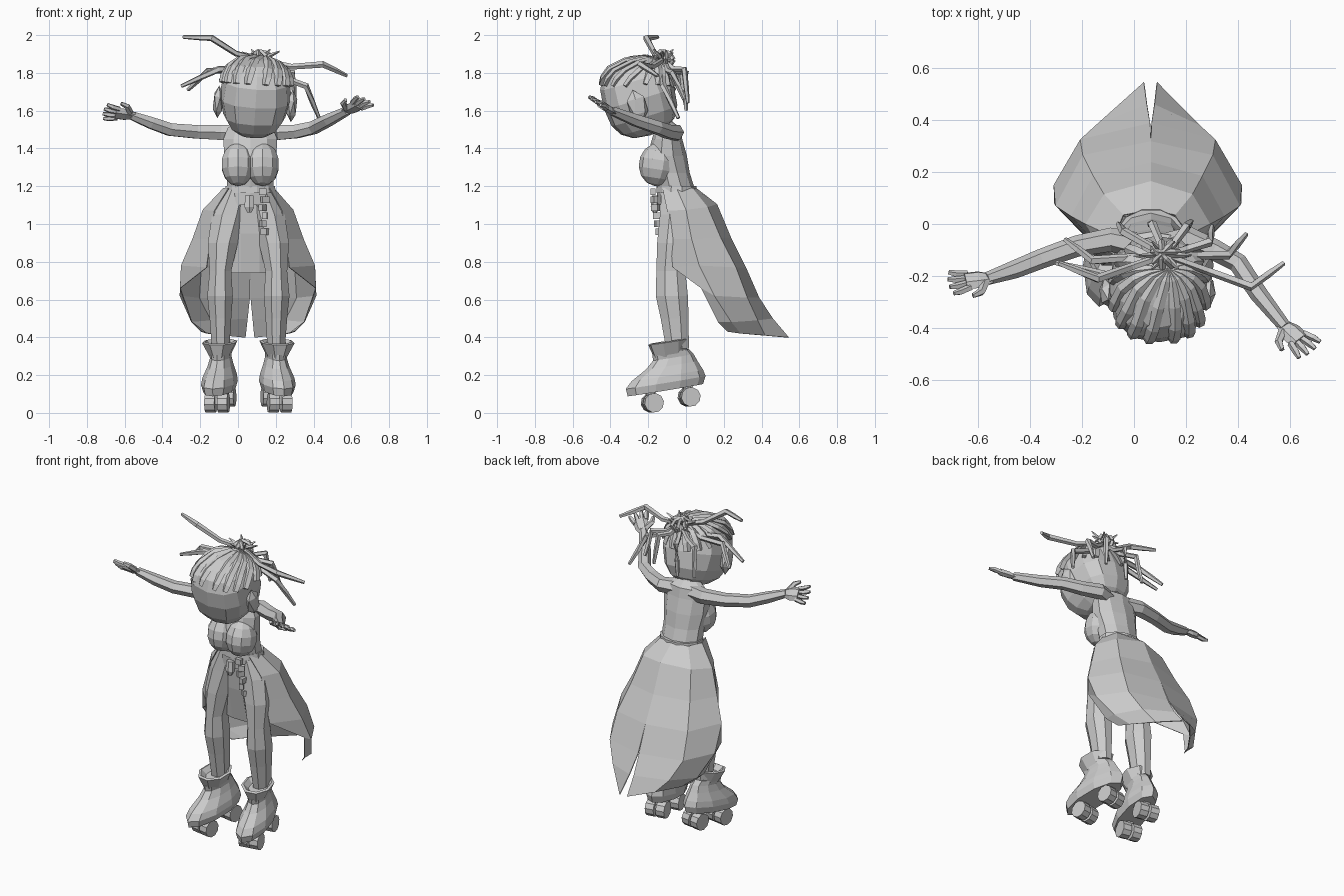
import bpy, bmesh, math, random
from mathutils import Vector, Matrix

random.seed(4)
if "Cube" in bpy.data.objects:
    bpy.data.objects.remove(bpy.data.objects["Cube"])

GREY = (0.6, 0.6, 0.6, 1)
grey = bpy.data.materials.new("plain grey")
grey.use_nodes = True
grey.diffuse_color = GREY
grey.node_tree.nodes["Principled BSDF"].inputs["Base Color"].default_value = GREY
MIDDLE = 0.065  # x of the body axis
STANCE = 0.055  # x midway between the feet


def finish(name, bm, matrix=None):
    """Turn a bmesh into a flat shaded object."""
    if matrix:
        bm.transform(matrix)
    bmesh.ops.recalc_face_normals(bm, faces=bm.faces)
    mesh = bpy.data.meshes.new(name)
    bm.to_mesh(mesh)
    bm.free()
    mesh.materials.append(grey)
    obj = bpy.data.objects.new(name, mesh)
    bpy.context.collection.objects.link(obj)
    return obj


def bridge(name, rings, matrix=None):
    """Skin a list of closed point rings and cap both ends."""
    bm = bmesh.new()
    loops = [[bm.verts.new(p) for p in ring] for ring in rings]
    count = len(rings[0])
    for low, high in zip(loops, loops[1:]):
        for i in range(count):
            j = (i + 1) % count
            bm.faces.new((low[i], low[j], high[j], high[i]))
    bm.faces.new(loops[0])
    bm.faces.new(loops[-1])
    return finish(name, bm, matrix)


def loft(name, levels, sides=10, matrix=None):
    """Stack horizontal ellipses given as (x, y, z, half width, half depth)."""
    angles = [math.tau * (i + 0.5) / sides for i in range(sides)]
    rings = [[(x + w * math.cos(a), y + d * math.sin(a), z) for a in angles]
             for x, y, z, w, d in levels]
    return bridge(name, rings, matrix)


def tube(name, points, radii, sides=6, flat=1.0, side_hint=(0, 0, 1)):
    """Sweep a ring along a path; flat squeezes it across the hint direction."""
    pts = [Vector(p) for p in points]
    rings = []
    for i, p in enumerate(pts):
        t = (pts[min(i + 1, len(pts) - 1)] - pts[max(i - 1, 0)]).normalized()
        u = t.cross(Vector(side_hint))
        u = u.normalized() if u.length > 0.05 else t.orthogonal().normalized()
        v = u.cross(t)
        r = radii[i] if isinstance(radii, (list, tuple)) else radii
        rings.append([p + u * r * math.cos(a) + v * r * flat * math.sin(a)
                      for a in (math.tau * k / sides for k in range(sides))])
    return bridge(name, rings)


def solid(name, kind, matrix, **options):
    bm = bmesh.new()
    getattr(bmesh.ops, "create_" + kind)(bm, **options)
    return finish(name, bm, matrix)


def place(x, y, z, sx=1, sy=1, sz=1):
    return Matrix.Translation((x, y, z)) @ Matrix.Diagonal((sx, sy, sz, 1))


# Torso, neck and bust
loft("torso", [(MIDDLE, y, z, w, d) for y, z, w, d in (
    (-.05, 1.1, .14, .1), (-.055, 1.19, .13, .1), (-.075, 1.27, .13, .095),
    (-.1, 1.36, .145, .105), (-.1, 1.45, .15, .08), (-.095, 1.51, .125, .065),
    (-.12, 1.54, .06, .05), (-.17, 1.62, .05, .05))])
for side, label in ((-1, "right"), (1, "left")):
    bust_place = (Matrix.Translation((MIDDLE + side * .065, -.15, 1.315))
                  @ Matrix.Rotation(-.15, 4, "X") @ place(0, 0, 0, .092, .1, .115))
    solid(label + "_bust", "uvsphere", bust_place, u_segments=10, v_segments=7, radius=1)

# Head: a boxy sphere nodding forward, with ears
head_place = (Matrix.Translation((.092, -.25, 1.67))
              @ Matrix.Rotation(.3, 4, "X") @ Matrix.Rotation(.06, 4, "Y"))


def on_head(v, grow=1.0):
    p = Vector([math.copysign(abs(c) ** .78, c) for c in v])
    taper = 1 + .16 * min(p.z, 0)
    return Vector((p.x * .19 * taper, p.y * .195, p.z * .21)) * grow


bm = bmesh.new()
bmesh.ops.create_uvsphere(bm, u_segments=12, v_segments=8, radius=1)
for vert in bm.verts:
    vert.co = on_head(vert.co)
finish("head", bm, head_place)
for side, label in ((-1, "right"), (1, "left")):
    solid(label + "_ear", "icosphere",
          head_place @ place(side * .195, -.02, -.03, .03, .055, .09), subdivisions=1, radius=1)

# Hair pulled back over the skull in flat locks that meet at the knot
gather = Vector((.1, .62, .78))
for i in range(16):
    turn = math.tau * (i + .5) / 16
    hairline = Vector((math.sin(turn), -math.cos(turn), .3 + .3 * math.cos(turn)))
    path = [head_place @ on_head(gather.lerp(hairline, step / 5).normalized(), 1.005)
            for step in range(6)]
    tube("hair_lock", path, [.014, .018, .022, .025, .025, .02], 4, .6)

# Knot of hair on the crown
KNOT = Vector((.12, -.12, 1.87))
for i in range(4):
    turn = Matrix.Rotation(i * .8, 3, "Z")
    loop = [KNOT + turn @ Vector((.055 * math.cos(a), .012, .045 * math.sin(a)))
            for a in (math.tau * k / 7 for k in range(8))]
    tube("hair_knot", loop, .012, 4)
for i in range(6):
    a = i * math.tau / 6
    tip = KNOT + Vector((.1 * math.cos(a), .06 * math.sin(a), random.uniform(.03, .09)))
    tube("short_spike", [KNOT, KNOT.lerp(tip, .6), tip], [.01, .01, .004], 4)

# Long loose strands: a bend point and a tip for each
strands = [
    ((-.14, -.21, 1.985), (-.29, -.15, 1.99)), ((-.16, -.14, 1.81), (-.265, -.06, 1.71)),
    ((.45, -.24, 1.845), (.575, -.15, 1.785)), ((.36, -.12, 1.73), (.43, -.04, 1.56)),
    ((-.04, -.03, 1.8), (-.06, .0, 1.62)), ((.07, .0, 1.8), (.06, .0, 1.6)),
    ((.2, -.01, 1.82), (.22, .01, 1.64)), ((.29, -.07, 1.8), (.3, -.01, 1.66)),
    ((-.1, -.2, 1.82), (-.3, -.15, 1.73))]
for bend, tip in strands:
    bend, tip = Vector(bend), Vector(tip)
    mid = KNOT.lerp(bend, .5) - Vector((0, 0, .025))
    tube("loose_strand", [KNOT, mid, bend, bend.lerp(tip, .5), tip],
         [.014, .016, .018, .015, .01], 5)


# Arms and spread hands
def hand(label, wrist, aim, thumb):
    wrist, aim = Vector(wrist), Vector(aim).normalized()
    across = Vector(thumb)
    across = (across - aim * across.dot(aim)).normalized()
    normal = aim.cross(across)
    tube(label + "_palm", [wrist - aim * .02, wrist + aim * .03, wrist + aim * .085],
         [.024, .043, .043], 6, .5, normal)
    for k in (-1.5, -.5, .5, 1.5):
        base = wrist + aim * .07 + across * k * .023
        ray = aim + across * k * .2
        reach = .085 - abs(k) * .01
        tube(label + "_finger", [base, base + ray * reach * .6 - normal * .004, base + ray * reach],
             [.014, .014, .009], 5)
    base = wrist + aim * .01 + across * .02
    tube(label + "_thumb", [base, base + across * .045 + aim * .025, base + across * .06 + aim * .06],
         [.018, .016, .01], 5)


ARM = [.05, .046, .041, .038, .035, .025]
tube("right_arm", [(.0, -.08, 1.48), (-.09, -.06, 1.485), (-.22, -.085, 1.488), (-.36, -.135, 1.5),
                   (-.46, -.175, 1.535), (-.565, -.21, 1.575)], ARM)
tube("left_arm", [(.14, -.08, 1.48), (.21, -.055, 1.485), (.31, -.1, 1.49), (.4, -.15, 1.51),
                  (.48, -.27, 1.55), (.58, -.395, 1.6)], ARM)
hand("right", (-.565, -.21, 1.575), (-1, -.12, .15), (0, -.7, .65))
hand("left", (.58, -.395, 1.6), (.65, -.6, .35), (-.65, -.65, .45))

# Legs, boots and wheels
for side, label in ((-1, "right"), (1, "left")):
    loft(label + "_leg", [(STANCE + side * off, y, z, w, d) for off, y, z, w, d in (
        (.147, -.045, .34, .05, .065), (.148, -.06, .5, .062, .08), (.15, -.075, .62, .073, .092),
        (.148, -.08, .75, .062, .083), (.135, -.065, .9, .086, .095), (.1, -.05, 1.05, .1, .095),
        (.06, -.05, 1.18, .075, .085))], 8)
    foot = (Matrix.Translation((STANCE + side * .147, -.07, 0))
            @ Matrix.Rotation(side * .17, 4, "Z") @ Matrix.Rotation(.16, 4, "X"))
    loft(label + "_boot", [(0, y, z, w, d) for y, z, w, d in (
        (-.02, .125, .08, .205), (-.012, .165, .092, .217), (.002, .2, .086, .195),
        (.035, .25, .066, .14), (.05, .29, .055, .11), (.04, .32, .06, .1))], 10, foot)
    loft(label + "_cuff", [(0, .035, z, w, d) for z, w, d in (
        (.3, .055, .09), (.375, .095, .11), (.38, .08, .095), (.35, .055, .065))], 8, foot)
    for y in (-.1, .1):
        solid(label + "_axle_block", "cube", foot @ place(0, y, .1, .04, .05, .07), size=1)
        for x in (-.034, .034):
            solid(label + "_wheel", "cone",
                  foot @ place(x, y, .07) @ Matrix.Rotation(math.pi / 2, 4, "Y"),
                  cap_ends=True, segments=10, radius1=.052, radius2=.052, depth=.054)

# Long split skirt: each row runs from the front edge round to the back seam
skirt_rows = [
    [(.11, -.125, 1.19), (.135, -.05, 1.19), (.1, .035, 1.19), (.0, .055, 1.19)],
    [(.18, -.1, 1.07), (.24, .0, 1.075), (.17, .115, 1.09), (.0, .165, 1.105)],
    [(.2, -.085, .92), (.295, .03, .92), (.21, .185, .925), (.0, .238, .93)],
    [(.22, -.07, .77), (.355, .07, .78), (.25, .265, .77), (.0, .318, .77)],
    [(.36, .08, .66), (.362, .15, .62), (.26, .325, .61), (.003, .388, .61)],
    [(.3, .17, .48), (.3, .24, .48), (.2, .38, .49), (.015, .46, .5)],
    [(.25, .22, .43), (.22, .29, .42), (.13, .42, .41), (.026, .545, .4)]]
for side, label in ((-1, "right"), (1, "left")):
    bm = bmesh.new()
    grid = [[bm.verts.new((MIDDLE - .012 * min(1, x * 5) + side * x, y, z)) for x, y, z in row]
            for row in skirt_rows]
    for a, b in zip(grid, grid[1:]):
        for i in range(len(a) - 1):
            bm.faces.new((a[i], a[i + 1], b[i + 1], b[i]))
    panel = finish(label + "_skirt_panel", bm)
    panel.modifiers.new("thickness", "SOLIDIFY").thickness = .005

# Inner cloth between the thighs, waistband and hanging trinkets
loft("inner_cloth", [(MIDDLE, -.04, .74, .13, .04), (MIDDLE, -.05, .95, .13, .07),
                     (MIDDLE, -.05, 1.15, .12, .09)], 8)
loft("waistband", [(MIDDLE, -.05, 1.165, .14, .11), (MIDDLE, -.05, 1.2, .135, .108)], 12)
loft("belt_pouch", [(.06, -.165, 1.06, .012, .012), (.06, -.165, 1.09, .03, .022),
                    (.06, -.16, 1.15, .025, .02)], 6)
for i in range(6):
    spot = place(.13 + .012 * (i % 2), -.175 + i * .007, 1.17 - i * .042) @ Matrix.Rotation(i * .5, 4, "Z")
    solid("chain_link", "cube", spot @ place(0, 0, 0, .04, .025, .034), size=1)
